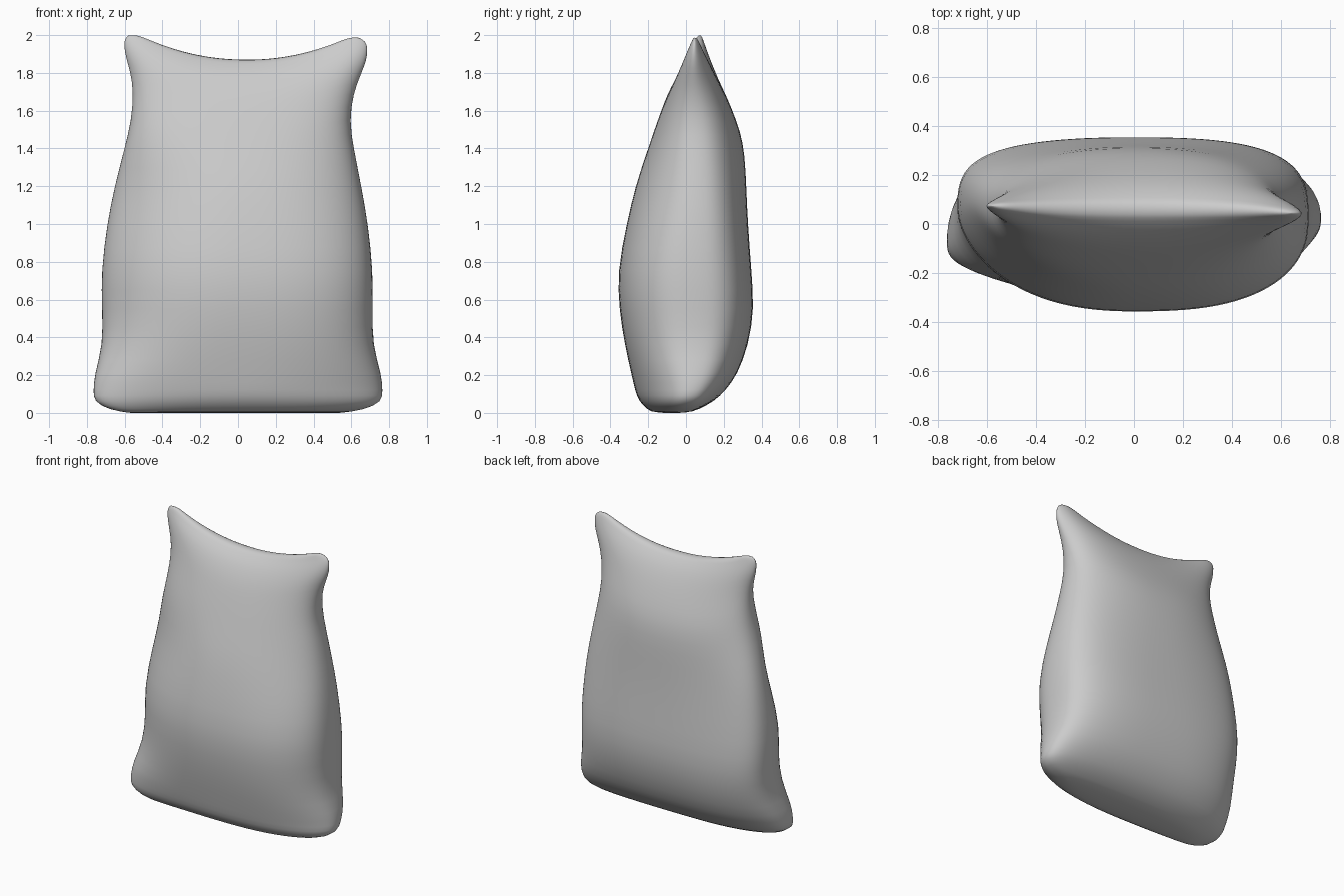
import bpy
import bmesh
import math

cube = bpy.data.objects.get("Cube")
if cube:
    bpy.data.objects.remove(cube, do_unlink=True)

# Cross-sections: height, right end x, left end x, front y, back y, roundness
SECTIONS = [
    (0.0, -0.57, 0.54, -0.17, 0.01, 2.2),
    (0.015, -0.68, 0.67, -0.2, 0.06, 2.2),
    (0.06, -0.768, 0.768, -0.25, 0.15, 2.1),
    (0.12, -0.766, 0.766, -0.27, 0.21, 2.1),
    (0.2, -0.763, 0.763, -0.288, 0.272, 2.3),
    (0.36, -0.715, 0.712, -0.325, 0.332, 2.7),
    (0.55, -0.722, 0.714, -0.355, 0.362, 2.8),
    (0.75, -0.726, 0.716, -0.364, 0.347, 2.8),
    (1.0, -0.695, 0.69, -0.315, 0.328, 2.6),
    (1.2, -0.655, 0.654, -0.27, 0.32, 2.4),
    (1.4, -0.602, 0.614, -0.212, 0.312, 2.3),
    (1.55, -0.565, 0.59, -0.172, 0.29, 2.3),
    (1.7, -0.555, 0.612, -0.13, 0.245, 2.1),
    (1.8, -0.57, 0.65, -0.098, 0.21, 2),
    (1.88, -0.595, 0.683, -0.062, 0.175, 2),
    (1.94, -0.605, 0.688, -0.025, 0.14, 2),
    (1.98, -0.603, 0.68, 0.015, 0.105, 2.1),
    (2.0, -0.58, 0.64, 0.035, 0.085, 2.2),
]
SEGMENTS = 48


def smoothstep(a, b, v):
    t = max(0.0, min(1.0, (v - a) / (b - a)))
    return t * t * (3 - 2 * t)


def power(value, exponent):
    return math.copysign(abs(value) ** exponent, value)


def section_point(section, i):
    z, x0, x1, y0, y1, n = section
    a = 2 * math.pi * i / SEGMENTS
    c, s = math.cos(a), math.sin(a)
    bottom = 1 - smoothstep(0.1, 0.5, z)
    middle = smoothstep(0.2, 0.5, z) * (1 - smoothstep(1.1, 1.5, z))
    top = smoothstep(1.4, 1.9, z)
    # The upright edges slump, the right ones more; the base is full behind
    if s < 0:
        n -= middle * (0.65 if c < 0 else 0.15)
    else:
        n += bottom * (0.9 if c < 0 else 0.4) - middle * (0.3 if c < 0 else 0)
    u, v = power(c, 2 / n), power(s, 2 / n)
    x = (x0 + x1) / 2 + u * (x1 - x0) / 2
    y = (y0 + y1) / 2 + v * (y1 - y0) / 2
    # The sides and pinched corners lean out of line with each other
    y += u ** 3 * (0.05 * bottom - 0.015 * top)
    y += abs(u) ** 3 * middle * (0.08 if u < 0 else 0.035)
    # The top seam sags between its two corners, the left one lower
    sag = max(0.0, 1 - (u / 0.91) ** 2)
    z -= 0.13 * sag * smoothstep(1.1, 2.0, z) + 0.013 * top * max(u, 0)
    return x, y, z


# Loft the sack skin and close both ends
bm = bmesh.new()
rings = [[bm.verts.new(section_point(s, i)) for i in range(SEGMENTS)]
         for s in SECTIONS]
for low, high in zip(rings, rings[1:]):
    for i in range(SEGMENTS):
        j = (i + 1) % SEGMENTS
        bm.faces.new((low[i], low[j], high[j], high[i]))


def close_end(ring, flip):
    """Bridge the front and back halves of an end ring with a seam strip."""
    half = SEGMENTS // 2
    for i in range(half):
        quad = [ring[i], ring[i + 1], ring[-i - 1], ring[-i % SEGMENTS]]
        face = list(dict.fromkeys(quad))
        if len(face) > 2:
            bm.faces.new(face[::-1] if flip else face)


close_end(rings[0], True)
close_end(rings[-1], False)
bmesh.ops.recalc_face_normals(bm, faces=bm.faces)
mesh = bpy.data.meshes.new("sack")
bm.to_mesh(mesh)
bm.free()

sack = bpy.data.objects.new("sack", mesh)
bpy.context.collection.objects.link(sack)
soft = sack.modifiers.new("soft_cloth", 'SUBSURF')
soft.levels = soft.render_levels = 1
for face in mesh.polygons:
    face.use_smooth = True

# Plain cloth colour
cloth = bpy.data.materials.new("light_grey_cloth")
cloth.use_nodes = True
colour = (0.6, 0.6, 0.6, 1)
cloth.diffuse_color = colour
cloth.node_tree.nodes["Principled BSDF"].inputs["Base Color"].default_value = colour
mesh.materials.append(cloth)
